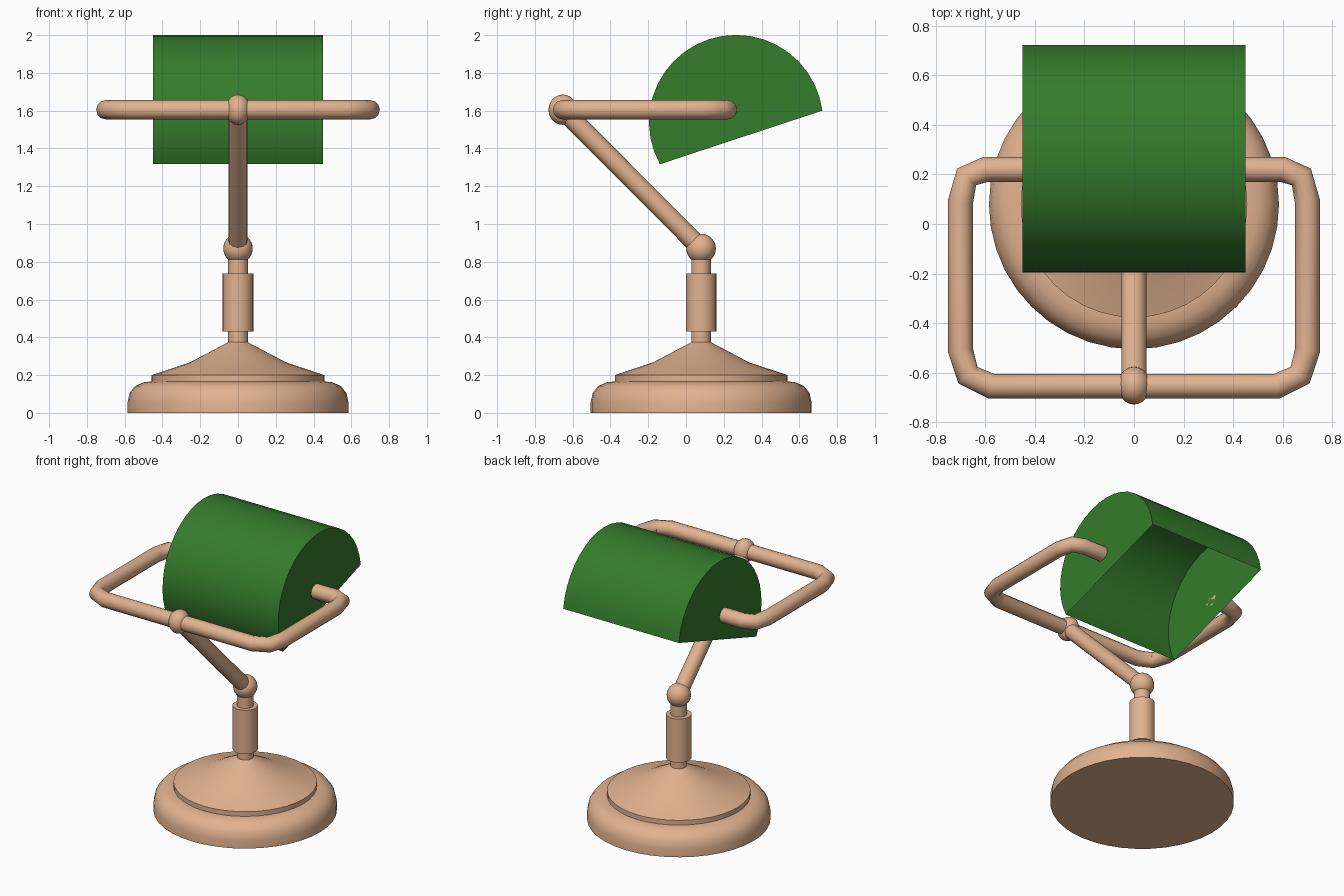
import bpy, bmesh, math
from mathutils import Vector

if "Cube" in bpy.data.objects:
    bpy.data.objects.remove(bpy.data.objects["Cube"])


def material(name, color):
    m = bpy.data.materials.new(name)
    m.diffuse_color = color
    m.use_nodes = True
    m.node_tree.nodes["Principled BSDF"].inputs["Base Color"].default_value = m.diffuse_color
    return m


copper = material("copper", (0.76, 0.45, 0.28, 1))
green = material("green_enamel", (0.035, 0.20, 0.025, 1))
BASE_Y = 0.08
RAIL_Z = 1.605


def finish(obj, mat, angle=35):
    obj.data.materials.append(mat)
    bpy.ops.object.select_all(action='DESELECT')
    obj.select_set(True)
    bpy.context.view_layer.objects.active = obj
    if obj.type == 'CURVE':
        bpy.ops.object.convert(target='MESH')
        obj = bpy.context.object
    bpy.ops.object.shade_smooth_by_angle(angle=math.radians(angle))
    return obj


def from_bmesh(name, bm, mat, angle=35):
    mesh = bpy.data.meshes.new(name)
    bm.to_mesh(mesh)
    bm.free()
    obj = bpy.data.objects.new(name, mesh)
    bpy.context.collection.objects.link(obj)
    return finish(obj, mat, angle)


def lathe(name, profile, mat, sides=32, angle=35):
    """Revolve an (r, z) profile about the stem axis."""
    bm = bmesh.new()
    verts = [bm.verts.new((r, BASE_Y, z)) for r, z in profile]
    edges = [bm.edges.new(pair) for pair in zip(verts, verts[1:])]
    bmesh.ops.spin(bm, geom=verts + edges, cent=(0, BASE_Y, 0), axis=(0, 0, 1),
                   angle=math.tau, steps=sides, use_merge=True)
    bmesh.ops.remove_doubles(bm, verts=bm.verts, dist=1e-5)
    bmesh.ops.recalc_face_normals(bm, faces=bm.faces)
    return from_bmesh(name, bm, mat, angle)


def tube(name, points, radius, mat):
    cu = bpy.data.curves.new(name, 'CURVE')
    cu.dimensions = '3D'
    cu.bevel_depth = radius
    cu.bevel_resolution = 4
    cu.use_fill_caps = True
    sp = cu.splines.new('POLY')
    sp.points.add(len(points) - 1)
    for p, co in zip(sp.points, points):
        p.co = (*co, 1)
    obj = bpy.data.objects.new(name, cu)
    bpy.context.collection.objects.link(obj)
    return finish(obj, mat, 50)


def ball(name, loc, radii, mat):
    bpy.ops.mesh.primitive_uv_sphere_add(segments=24, ring_count=14, location=loc)
    obj = bpy.context.object
    obj.name = name
    obj.scale = radii
    return finish(obj, mat, 60)


# Weighted foot, raised cone and stem
lathe("base_foot", [(0, 0), (0.585, 0), (0.585, 0.055), (0.574, 0.105), (0.545, 0.142),
                    (0.50, 0.162), (0.455, 0.167), (0, 0.167)], copper, 40)
lathe("base_cone", [(0, 0.16), (0.457, 0.16), (0.457, 0.2), (0.255, 0.267),
                    (0.05, 0.375), (0, 0.375)], copper, 40, 25)
lathe("stem", [(0, 0.36), (0.052, 0.36), (0.052, 0.87), (0, 0.87)], copper, 24)
lathe("stem_sleeve", [(0, 0.43), (0.081, 0.43), (0.081, 0.737), (0, 0.737)], copper, 24)

# Hinged arm with its two joints
lower, upper = (0, BASE_Y, 0.87), (0, -0.652, RAIL_Z)
ball("lower_joint", lower, (0.078, 0.078, 0.078), copper)
ball("upper_joint", upper, (0.066, 0.076, 0.08), copper)
tube("arm", [lower, upper], 0.051, copper)

# Rail bent around the shade, mirrored from its right half
half = [(0.575, -0.655), (0.67, -0.61), (0.70, -0.51),
        (0.70, 0.09), (0.675, 0.19), (0.60, 0.22), (0.45, 0.22)]
path = [(-x, y, RAIL_Z) for x, y in reversed(half)] + [(x, y, RAIL_Z) for x, y in half]
tube("shade_rail", path, 0.051, copper)

# Open-bottomed half-barrel shade with closed ends
bm = bmesh.new()
STEPS, START, END = 22, 7.5, 209
arc = [math.radians(START + (END - START) * i / STEPS) for i in range(STEPS + 1)]
left, right = [[bm.verts.new((x, 0.265 + 0.461 * math.cos(a), 1.54 + 0.461 * math.sin(a)))
                for a in arc] for x in (-0.45, 0.45)]
for i in range(STEPS):
    bm.faces.new((left[i], left[i + 1], right[i + 1], right[i]))
bm.faces.new(left)
bm.faces.new(right)
bmesh.ops.recalc_face_normals(bm, faces=bm.faces)
if bm.faces[:][STEPS].normal.x > 0:
    bmesh.ops.reverse_faces(bm, faces=bm.faces)
from_bmesh("shade", bm, green)
